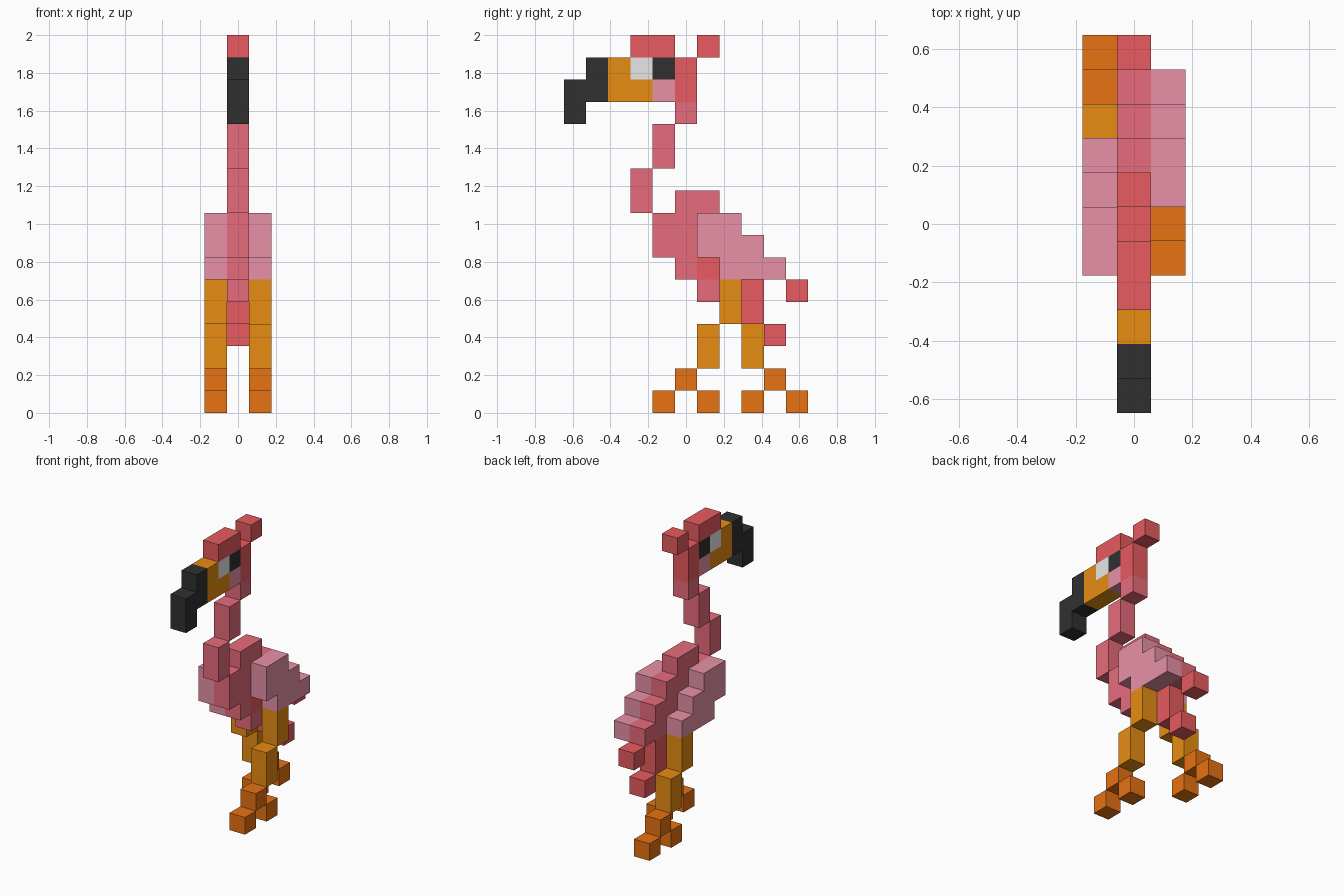
import bpy
import bmesh
from mathutils import Matrix, Vector

if "Cube" in bpy.data.objects:
    bpy.data.objects.remove(bpy.data.objects["Cube"], do_unlink=True)

U = 2 / 17  # edge of one block; the bird is 3 x 11 x 17 blocks


def make_material(name, rgb):
    mat = bpy.data.materials.new(name)
    mat.use_nodes = True
    mat.diffuse_color = (*rgb, 1)
    mat.node_tree.nodes["Principled BSDF"].inputs["Base Color"].default_value = (*rgb, 1)
    return mat


red = make_material("coral red", (1.0, 0.131, 0.145))
pink = make_material("rose pink", (1.0, 0.186, 0.25))
pale = make_material("pale pink", (1.0, 0.356, 0.48))
ochre = make_material("ochre", (1.0, 0.33, 0.008))
orange = make_material("orange", (1.0, 0.212, 0.008))
black = make_material("black", (0.03, 0.03, 0.03))
white = make_material("eye white", (0.94, 0.94, 0.94))


def part(name, mat, boxes, column=0):
    """Boxes are (first y, last y, first z, last z) in blocks, one block wide."""
    bm = bmesh.new()
    for y0, y1, z0, z1 in boxes:
        size = Vector((1, y1 - y0 + 1, z1 - z0 + 1)) * U
        centre = Vector((column, (y0 + y1 + 1) / 2 - 5.5, (z0 + z1 + 1) / 2)) * U
        bmesh.ops.create_cube(
            bm, size=1, matrix=Matrix.Translation(centre) @ Matrix.Diagonal((*size, 1)))
    mesh = bpy.data.meshes.new(name)
    bm.to_mesh(mesh)
    bm.free()
    mesh.materials.append(mat)
    obj = bpy.data.objects.new(name, mesh)
    bpy.context.collection.objects.link(obj)
    return obj


# Head
part("crown", red, [(3, 4, 16, 16), (6, 6, 16, 16)])
part("head_back", red, [(5, 5, 14, 15)])
part("cheek", pale, [(4, 4, 14, 14)])
part("pupil", black, [(4, 4, 15, 15)])
part("eye_white", white, [(3, 3, 15, 15)])
part("beak", ochre, [(2, 2, 14, 15), (3, 3, 14, 14)])
part("beak_tip", black, [(1, 1, 14, 15), (0, 0, 13, 14)])

# Curved neck
part("neck", pink, [(5, 5, 13, 13), (4, 4, 11, 12), (3, 3, 9, 10)])

# Stepped body and tail
part("body", pink, [(5, 6, 9, 9), (4, 7, 8, 8), (4, 8, 7, 7),
                    (5, 5, 6, 6), (7, 9, 6, 6), (6, 7, 5, 5)])
part("belly_patch", red, [(6, 6, 6, 6)])
part("tail_feathers", red, [(8, 8, 4, 5), (9, 9, 3, 3), (10, 10, 5, 5)])

# Wings: same stepped shape, the right one two blocks further forward
for side, column, shift in (("left", 1, 0), ("right", -1, -2)):
    part(side + "_wing", pale, [(6 + shift, 7 + shift, 8, 8),
                                (6 + shift, 8 + shift, 7, 7),
                                (7 + shift, 9 + shift, 6, 6)], column)

# Striding legs: left one steps forward, right one steps back
for side, column, step in (("left", 1, -1), ("right", -1, 1)):
    part(side + "_leg", ochre, [(7, 7, 4, 5), (7 + step, 7 + step, 2, 3)], column)
    ankle = 7 + 2 * step
    part(side + "_foot", orange, [(ankle, ankle, 1, 1),
                                  (ankle - 1, ankle - 1, 0, 0),
                                  (ankle + 1, ankle + 1, 0, 0)], column)
